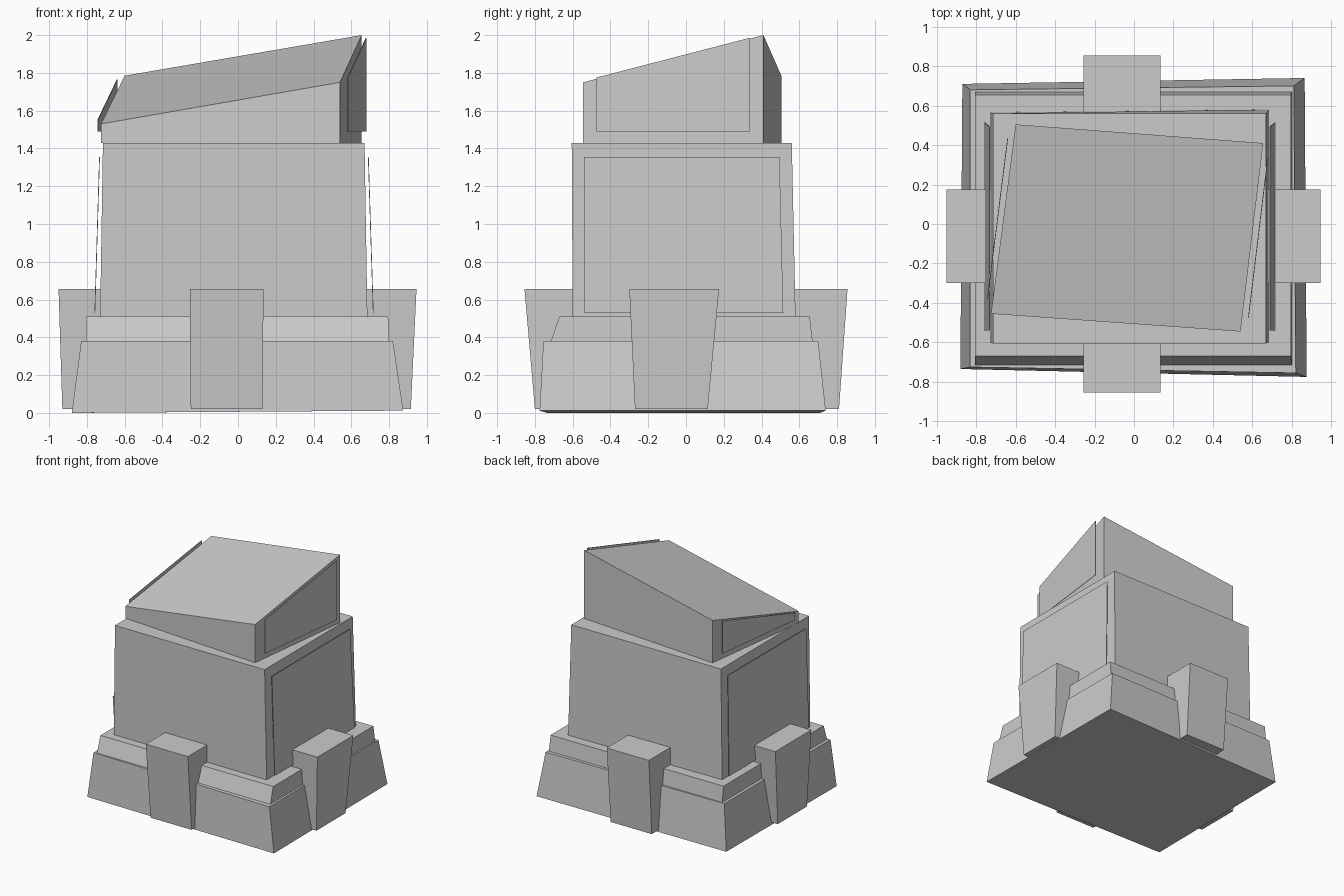
import bpy
import bmesh

cube = bpy.data.objects.get("Cube")
if cube:
    bpy.data.objects.remove(cube, do_unlink=True)

GREY = (0.6, 0.6, 0.6, 1)
stone = bpy.data.materials.new("plain grey")
stone.use_nodes = True
stone.diffuse_color = GREY
stone.node_tree.nodes["Principled BSDF"].inputs["Base Color"].default_value = GREY


def finish(name, bm):
    mesh = bpy.data.meshes.new(name)
    bm.to_mesh(mesh)
    bm.free()
    mesh.materials.append(stone)
    obj = bpy.data.objects.new(name, mesh)
    bpy.context.collection.objects.link(obj)
    return obj


def block(name, bottom, top):
    """Closed six-sided block from two rings of four corners."""
    bm = bmesh.new()
    low = [bm.verts.new(p) for p in bottom]
    high = [bm.verts.new(p) for p in top]
    bm.faces.new(low[::-1])
    bm.faces.new(high)
    for i in range(4):
        j = (i + 1) % 4
        bm.faces.new((low[i], low[j], high[j], high[i]))
    bmesh.ops.recalc_face_normals(bm, faces=bm.faces)
    return finish(name, bm)


def rect(x0, x1, y0, y1, z):
    return [(x0, y0, z), (x1, y0, z), (x1, y1, z), (x0, y1, z)]


def plate(name, corners, side):
    """Thin sheet; side is the x direction it faces."""
    bm = bmesh.new()
    face = bm.faces.new([bm.verts.new(p) for p in corners])
    face.normal_update()
    if face.normal.x * side < 0:
        face.normal_flip()
    obj = finish(name, bm)
    solid = obj.modifiers.new("thickness", "SOLIDIFY")
    solid.thickness = 0.004
    return obj


# Slightly crooked plinth
block("plinth",
      [(-0.88, -0.735, 0), (0.875, -0.775, 0.012), (0.865, 0.74, 0.012), (-0.87, 0.71, 0)],
      [(-0.83, -0.725, 0.38), (0.82, -0.755, 0.38), (0.81, 0.70, 0.38), (-0.83, 0.68, 0.38)])

# Ledge with a sloped front
block("ledge", rect(-0.805, 0.80, -0.715, 0.67, 0.38), rect(-0.805, 0.795, -0.67, 0.655, 0.51))

# Main body
block("body",
      [(-0.73, -0.60, 0.51), (0.685, -0.60, 0.51), (0.685, 0.58, 0.51), (-0.73, 0.565, 0.51)],
      rect(-0.715, 0.67, -0.605, 0.56, 1.43))

# Twisted cap with a sloping roof
outline = [(-0.725, -0.455), (0.54, -0.545), (0.655, 0.41), (-0.60, 0.505)]
heights = [1.53, 1.75, 2.0, 1.785]
block("cap", [(x, y, 1.43) for x, y in outline],
      [(x, y, z) for (x, y), z in zip(outline, heights)])

# Buttresses, wider at the top than at the foot
block("front_buttress", rect(-0.25, 0.13, -0.80, -0.5, 0.02), rect(-0.255, 0.135, -0.855, -0.5, 0.655))
block("back_buttress", rect(-0.25, 0.13, 0.5, 0.81, 0.02), rect(-0.255, 0.135, 0.5, 0.855, 0.655))
for name, s, foot, head in (("left", 1, 0.915, 0.945), ("right", -1, 0.93, 0.95)):
    xs, ts = sorted((s * 0.6, s * foot)), sorted((s * 0.6, s * head))
    block(name + "_buttress", rect(*xs, -0.27, 0.115, 0.02), rect(*ts, -0.30, 0.175, 0.655))

# Panels standing just off the body sides
for name, s, low_x, high_x in (("left", 1, 0.718, 0.692), ("right", -1, -0.76, -0.735)):
    plate(name + "_body_panel",
          [(low_x, -0.54, 0.53), (low_x, 0.515, 0.53), (high_x, 0.495, 1.355), (high_x, -0.54, 1.355)], s)

# Panels standing just off the cap sides
for name, s, front, back, zf, zb in (
        ("left", 1, (0.582, -0.475), (0.68, 0.335), 1.775, 1.985),
        ("right", -1, (-0.745, -0.38), (-0.642, 0.435), 1.55, 1.765)):
    plate(name + "_cap_panel", [(*front, 1.49), (*back, 1.49), (*back, zb), (*front, zf)], s)
